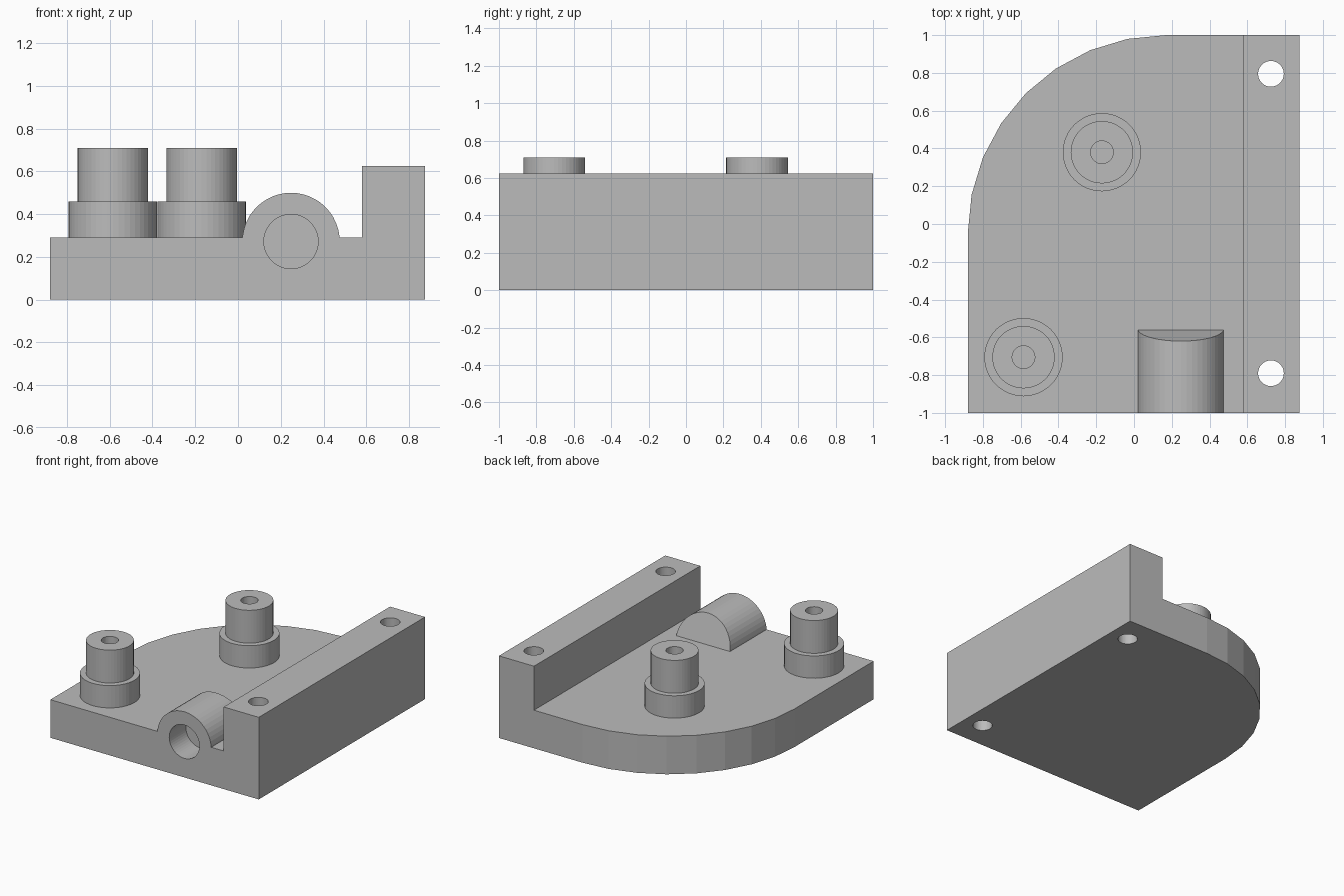
import bpy, bmesh
from math import cos, sin, pi
from mathutils import Vector

cube = bpy.data.objects.get("Cube")
if cube:
    bpy.data.objects.remove(cube, do_unlink=True)

grey = bpy.data.materials.new("plain grey")
grey.use_nodes = True
colour = (0.5, 0.5, 0.5, 1)
grey.diffuse_color = colour
grey.node_tree.nodes["Principled BSDF"].inputs["Base Color"].default_value = colour

PLATE_TOP, RAIL_TOP, RIGHT, RAIL_X = 0.29, 0.625, 0.875, 0.58
SEGMENTS = 48


def finish(name, bm):
    bmesh.ops.recalc_face_normals(bm, faces=bm.faces)
    mesh = bpy.data.meshes.new(name)
    bm.to_mesh(mesh)
    bm.free()
    mesh.materials.append(grey)
    obj = bpy.data.objects.new(name, mesh)
    bpy.context.collection.objects.link(obj)
    return obj


def prism(name, points, offset):
    """Extrude a flat outline along an offset."""
    bm = bmesh.new()
    face = bm.faces.new([bm.verts.new(p) for p in points])
    moved = bmesh.ops.extrude_face_region(bm, geom=[face])["geom"]
    bmesh.ops.translate(bm, vec=Vector(offset),
                        verts=[v for v in moved if isinstance(v, bmesh.types.BMVert)])
    return finish(name, bm)


def circle(centre, radius, u, v, turn=2 * pi):
    count = SEGMENTS if turn > pi else SEGMENTS // 2 + 1
    step = turn / (SEGMENTS if turn > pi else SEGMENTS // 2)
    return [Vector(centre) + Vector(u) * radius * cos(i * step)
            + Vector(v) * radius * sin(i * step) for i in range(count)]


def combine(target, tool, operation):
    """Apply a boolean and discard the tool."""
    mod = target.modifiers.new("cut", "BOOLEAN")
    mod.object, mod.operation, mod.solver = tool, operation, "EXACT"
    graph = bpy.context.evaluated_depsgraph_get()
    result = bpy.data.meshes.new_from_object(target.evaluated_get(graph))
    target.modifiers.clear()
    target.data = result
    bpy.data.objects.remove(tool, do_unlink=True)


X, Y, Z = (1, 0, 0), (0, 1, 0), (0, 0, 1)

# Base plate with one rounded corner
arc_x, arc_y, arc_r = 0.17, -0.05, 1.05
outline = [(-0.88, -1, 0), (RIGHT, -1, 0), (RIGHT, 1, 0)]
outline += [(arc_x + arc_r * cos(pi / 2 + i * pi / 16),
             arc_y + arc_r * sin(pi / 2 + i * pi / 16), 0) for i in range(9)]
base = prism("base_plate", outline, (0, 0, PLATE_TOP))

# Raised side rail
rail = prism("rail", [(RAIL_X, -1, 0), (RIGHT, -1, 0), (RIGHT, 1, 0), (RAIL_X, 1, 0)],
             (0, 0, RAIL_TOP))
combine(base, rail, "UNION")

# Rounded socket housing with a sloping back
socket = (0.248, -1, 0.272)
profile = circle(socket, 0.228, X, Z, pi)
profile += [Vector((0.02, -1, 0.1)), Vector((0.476, -1, 0.1))]
housing = prism("housing", profile, (0, 0.44, 0))
for vert in housing.data.vertices:
    if vert.co.y > -0.9:
        vert.co.y = -0.56 - (vert.co.z - PLATE_TOP) * 0.06 / 0.21
combine(base, housing, "UNION")

# Blind socket bore
bore = prism("bore", circle((0.248, -1.1, 0.272), 0.127, X, Z), (0, 0.3, 0))
combine(base, bore, "DIFFERENCE")

# Rail through holes
for y in (-0.79, 0.795):
    drill = prism("drill", circle((0.725, y, -0.1), 0.068, X, Y), (0, 0, 1))
    combine(base, drill, "DIFFERENCE")


# Stepped posts with blind holes
def post(name, x, y):
    rings = [(0.207, 0.25), (0.207, 0.46), (0.165, 0.46),
             (0.165, 0.71), (0.06, 0.71), (0.06, 0.3)]
    bm = bmesh.new()
    loops = [[bm.verts.new(p) for p in circle((x, y, z), r, X, Y)] for r, z in rings]
    for a, b in zip(loops, loops[1:]):
        for i in range(SEGMENTS):
            j = (i + 1) % SEGMENTS
            bm.faces.new((a[i], a[j], b[j], b[i]))
    bm.faces.new(loops[0])
    bm.faces.new(loops[-1])
    return finish(name, bm)


post("front_post", -0.585, -0.705)
post("back_post", -0.17, 0.38)
